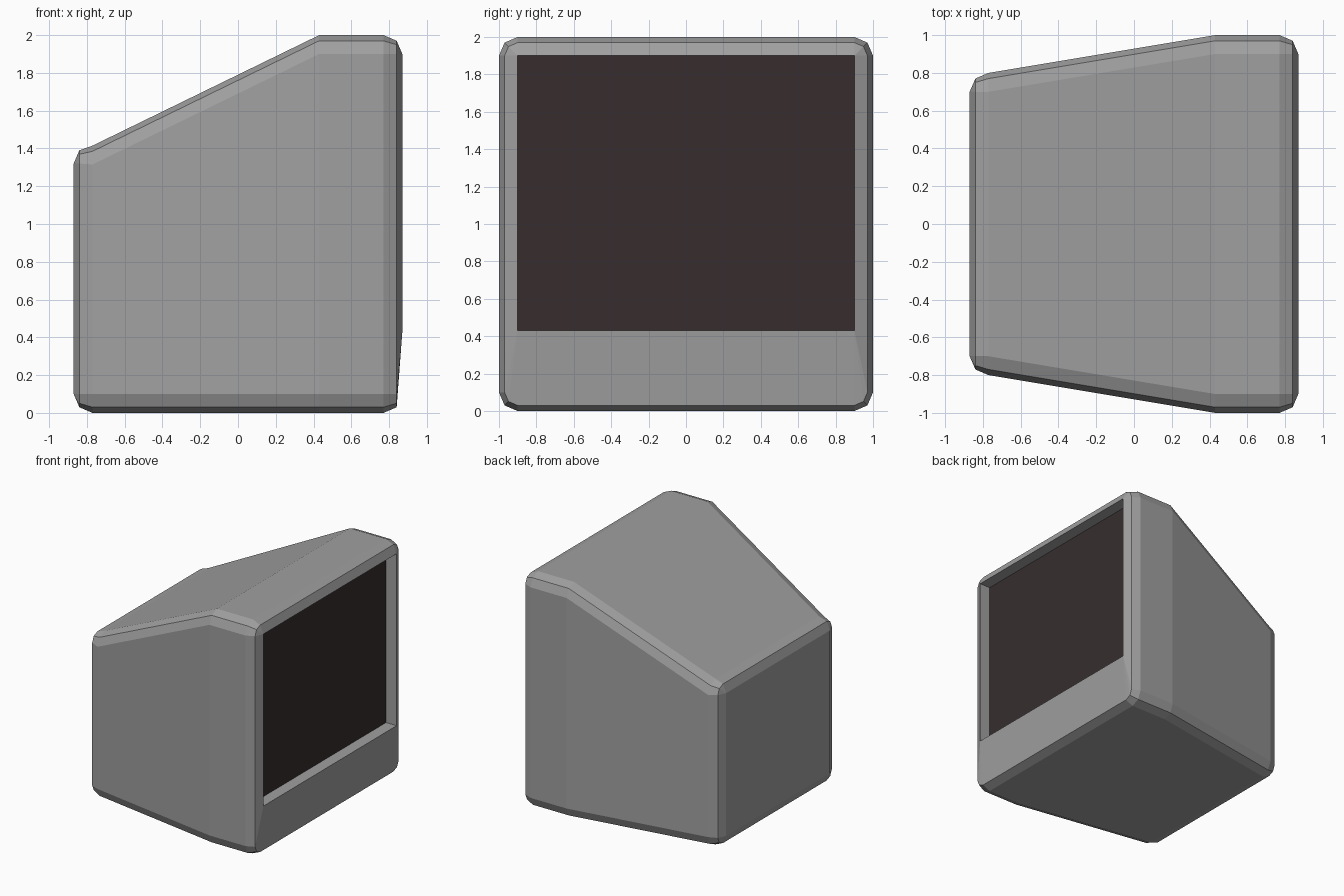
import bpy, bmesh

if "Cube" in bpy.data.objects:
    bpy.data.objects.remove(bpy.data.objects["Cube"])


def material(name, rgb):
    m = bpy.data.materials.new(name)
    m.diffuse_color = (*rgb, 1)
    m.use_nodes = True
    m.node_tree.nodes["Principled BSDF"].inputs["Base Color"].default_value = m.diffuse_color
    return m


def make_object(name, bm, mat):
    me = bpy.data.meshes.new(name)
    bm.to_mesh(me)
    bm.free()
    me.materials.append(mat)
    ob = bpy.data.objects.new(name, me)
    bpy.context.collection.objects.link(ob)
    return ob


def ring(bm, x, half, low, high, r):
    """Rectangle in the YZ plane, grown by r with chamfered corners (12 points)."""
    arc = [(1, 0), (.7, .7), (0, 1)]
    pts = []
    for sy, sz in ((1, 1), (-1, 1), (-1, -1), (1, -1)):
        corner = [(sy * (half + a * r), (high if sz > 0 else low) + sz * b * r)
                  for a, b in arc]
        pts += corner if sy * sz > 0 else corner[::-1]
    return [bm.verts.new((x, y, z)) for y, z in pts]


grey = material("grey plastic", (.35, .35, .35))
dark = material("dark glass", (.038, .027, .027))

# Housing: rings from the tapered back to the front rim, then into the recess
stations = [
    (-.87, .70, .10, 1.32, 0),
    (-.84, .70, .10, 1.32, .07),
    (-.77, .70, .10, 1.315, .10),
    (.43, .90, .10, 1.90, .10),
    (.77, .90, .10, 1.90, .10),
    (.84, .90, .10, 1.90, .07),
    (.87, .90, .43, 1.90, 0),
    (.77, .90, .43, 1.90, 0),
]
bm = bmesh.new()
rings = [ring(bm, *s) for s in stations]
for a, b in zip(rings, rings[1:]):
    for i in range(12):
        j = (i + 1) % 12
        bm.faces.new((a[i], a[j], b[j], b[i]))
bm.faces.new(rings[0][::-1])
bmesh.ops.remove_doubles(bm, verts=bm.verts, dist=.0005)
bmesh.ops.dissolve_degenerate(bm, edges=bm.edges, dist=.0005)
bmesh.ops.recalc_face_normals(bm, faces=bm.faces)
# the recess is open, so make sure the back wall points outwards
back = min(bm.faces, key=lambda f: f.calc_center_median().x)
if back.normal.x > 0:
    bmesh.ops.reverse_faces(bm, faces=bm.faces)
make_object("monitor_housing", bm, grey)

# Screen: flat glass at the bottom of the recess
bm = bmesh.new()
bm.faces.new([bm.verts.new((.77, y, z)) for y, z in
              ((-.9, .43), (.9, .43), (.9, 1.9), (-.9, 1.9))])
make_object("screen", bm, dark)
